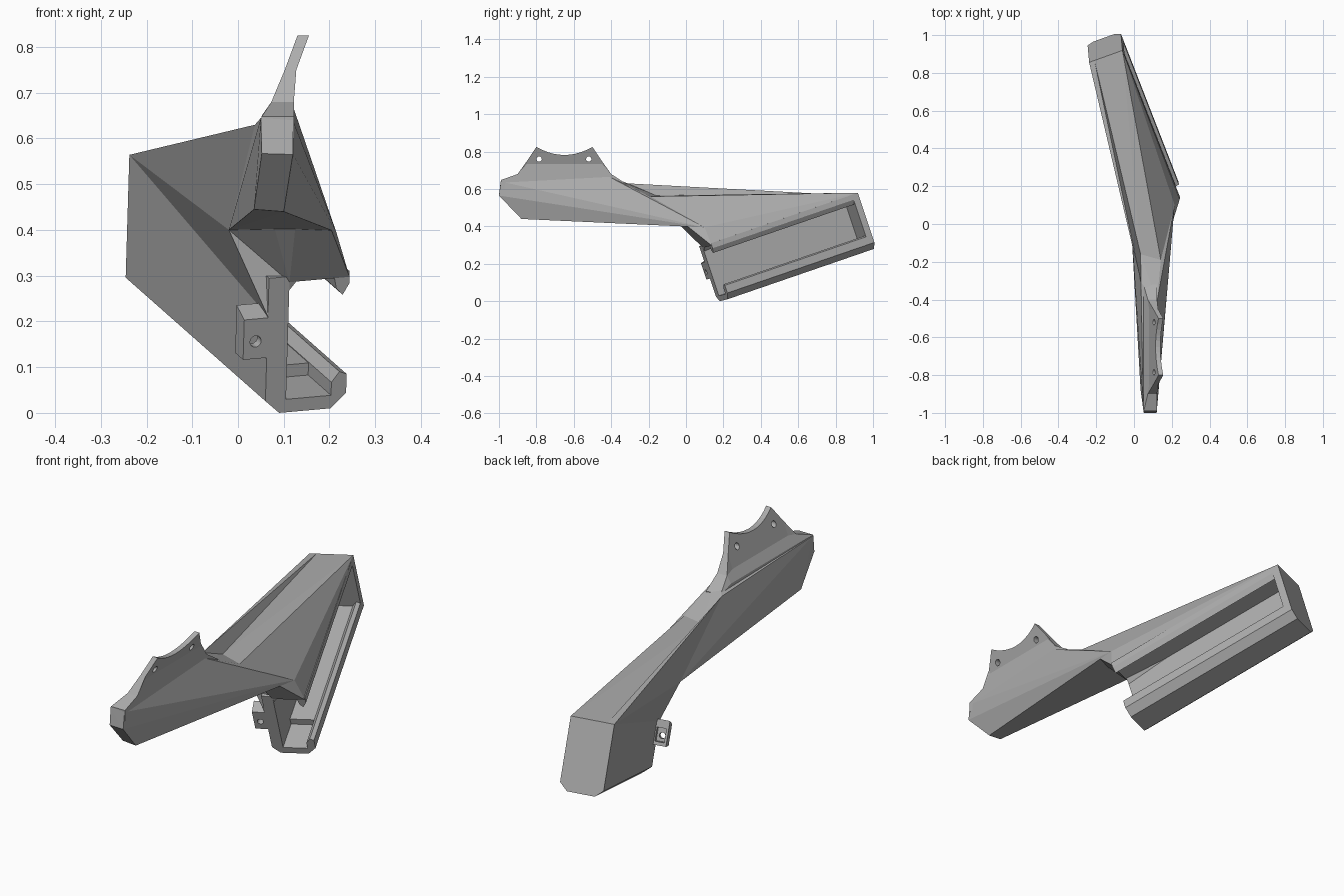
import bpy, bmesh
from mathutils import Vector, Matrix

cube = bpy.data.objects.get("Cube")
if cube:
    bpy.data.objects.remove(cube, do_unlink=True)

grey = bpy.data.materials.new("plain grey")
grey.use_nodes = True
grey.diffuse_color = (0.42, 0.42, 0.42, 1)
grey.node_tree.nodes["Principled BSDF"].inputs["Base Color"].default_value = (0.42, 0.42, 0.42, 1)

# Tilted frame of the channel: w across, v up, u along
ORIGIN = Vector((0.09, 0.18, 0.0))
U = Vector((-0.345, 0.887, 0.305)).normalized()
W = Vector((0.935, 0.34, 0.085))
W = (W - U * W.dot(U)).normalized()
V = W.cross(U).normalized()
if V.z < 0:
    V = -V


def at(w, v, u):
    return ORIGIN + W * w + V * v + U * u


def finish(name, bm):
    bmesh.ops.recalc_face_normals(bm, faces=bm.faces)
    mesh = bpy.data.meshes.new(name)
    bm.to_mesh(mesh)
    bm.free()
    mesh.materials.append(grey)
    obj = bpy.data.objects.new(name, mesh)
    bpy.context.collection.objects.link(obj)
    return obj


def hull(name, points):
    bm = bmesh.new()
    for p in points:
        bm.verts.new(p)
    res = bmesh.ops.convex_hull(bm, input=bm.verts)
    spare = {g for g in res["geom_interior"] + res["geom_unused"] if isinstance(g, bmesh.types.BMVert)}
    bmesh.ops.delete(bm, geom=list(spare), context="VERTS")
    return finish(name, bm)


def prism(name, profile, u0, u1):
    bm = bmesh.new()
    face = bm.faces.new([bm.verts.new(at(w, v, u0)) for w, v in profile])
    res = bmesh.ops.extrude_face_region(bm, geom=[face])
    verts = [g for g in res["geom"] if isinstance(g, bmesh.types.BMVert)]
    bmesh.ops.translate(bm, verts=verts, vec=U * (u1 - u0))
    # Extruding keeps the first face only as an open border, so close it
    bmesh.ops.holes_fill(bm, edges=[e for e in bm.edges if e.is_boundary], sides=0)
    return finish(name, bm)


def box(name, w0, w1, v0, v1, u0, u1):
    return prism(name, [(w0, v0), (w1, v0), (w1, v1), (w0, v1)], u0, u1)


def rod(name, centre, axis, radius, depth):
    bm = bmesh.new()
    turn = axis.to_track_quat("Z", "Y").to_matrix().to_4x4()
    bmesh.ops.create_cone(bm, cap_ends=True, segments=20, radius1=radius, radius2=radius,
                          depth=depth, matrix=Matrix.Translation(centre) @ turn)
    return finish(name, bm)


def cut(target, cutter):
    cutter.hide_render = True
    mod = target.modifiers.new("cut", "BOOLEAN")
    mod.operation = "DIFFERENCE"
    mod.solver = "EXACT"
    mod.object = cutter
    bpy.context.view_layer.objects.active = target
    bpy.ops.object.modifier_apply(modifier=mod.name)
    bpy.data.objects.remove(cutter, do_unlink=True)


# Open channel with lips, raised floor and closed end
END = 0.885
outer = [(-0.033, 0.03), (0, 0), (0.12, 0), (0.155, 0.033), (0.155, 0.076), (0.138, 0.083)]
inner = [(0.12, 0.06), (0.12, 0.03), (0.015, 0.03), (0.015, 0.3), (0.12, 0.3), (0.125, 0.275)]
top = [(0.14, 0.26), (0.155, 0.285), (0.155, 0.313), (-0.033, 0.313)]
prism("channel", outer + inner + top, 0, END)
prism("channel_end", outer[:5] + top[2:], 0.85, END)
box("channel_floor", 0.005, 0.125, 0.02, 0.058, 0.145, 0.86)

# Shared corner points of the upper body
left_low = Vector((-0.02, 0.07, 0.4))
right_low = Vector((0.215, 0.1, 0.395))
ridge = Vector((0.037, -0.31, 0.63))
deck_right = Vector((0.142, -0.19, 0.56))
deck_left = Vector((0.035, -0.16, 0.565))
rear_left, rear_right = at(-0.033, 0.313, END), at(0.155, 0.313, END)
wall_top = at(-0.033, 0.225, 0)
roof = at(0.015, 0.3, 0)
lip = at(0.155, 0.3, 0)

hull("upper_body", [rear_left, rear_right, left_low, right_low, deck_right, deck_left, roof, lip])
hull("side_gusset", [wall_top, left_low, right_low, rear_left, roof])
hull("side_ridge", [rear_left, rear_left + W * 0.03, ridge, left_low, deck_left])

# Forward arm
tip = [Vector(p) for p in ((0.05, -0.99, 0.645), (0.12, -0.99, 0.64), (0.052, -1, 0.567),
                           (0.12, -1, 0.565), (0.035, -0.88, 0.445), (0.1, -0.88, 0.44))]
hull("arm", tip + [left_low, right_low, ridge, deck_right, deck_left, Vector((0.122, -0.41, 0.665))])


# Leaning fin with a scooped top edge, skinned over stations and levels
def blend(z, table):
    for (z0, x0), (z1, x1) in zip(table, table[1:]):
        if z <= z1:
            return x0 + (x1 - x0) * (z - z0) / (z1 - z0)
    return table[-1][1]


LEFT = [(0.58, 0.05), (0.63, 0.05), (0.65, 0.052), (0.69, 0.08), (0.825, 0.13)]
RIGHT = [(0.58, 0.122), (0.735, 0.122), (0.825, 0.155)]
outline = [(-0.99, 0.648), (-0.9, 0.68), (-0.85, 0.75), (-0.8, 0.825)]
for i in range(1, 10):
    t = i / 5 - 1
    outline.append((-0.65 + 0.15 * t, 0.782 + 0.043 * t * t))
outline += [(-0.5, 0.825), (-0.45, 0.75), (-0.4, 0.68), (-0.32, 0.628)]

bm = bmesh.new()
rings = []
for y, z_top in outline:
    heights = [min(z, z_top) for z in (0.6, 0.63, 0.65, 0.69, 0.735)] + [z_top]
    loop = [(blend(z, LEFT), y, z) for z in heights]
    loop += [(blend(z, RIGHT), y, z) for z in reversed(heights)]
    rings.append([bm.verts.new(p) for p in loop])
n = len(rings[0])
for a, b in zip(rings, rings[1:]):
    for i in range(n):
        j = (i + 1) % n
        bm.faces.new((a[i], a[j], b[j], b[i]))
bm.faces.new(rings[0])
bm.faces.new(rings[-1])
bmesh.ops.remove_doubles(bm, verts=bm.verts, dist=0.0005)
fin = finish("fin", bm)
for y in (-0.785, -0.52):
    cut(fin, rod("hole_cutter", Vector((0.115, y, 0.76)), Vector((1, 0, 0)), 0.014, 0.3))

# Screw lug on the side wall, with a pocket open to the rear
lug = hull("screw_lug", [at(w, v, u) for w in (-0.088, -0.025)
                         for v, u in ((0.13, 0), (0.222, 0), (0.13, 0.05), (0.24, 0.05))])
cut(lug, rod("lug_hole_cutter", at(-0.06, 0.17, 0.03), U, 0.013, 0.2))
cut(lug, box("pocket_cutter", -0.078, -0.038, 0.145, 0.205, 0.025, 0.1))
